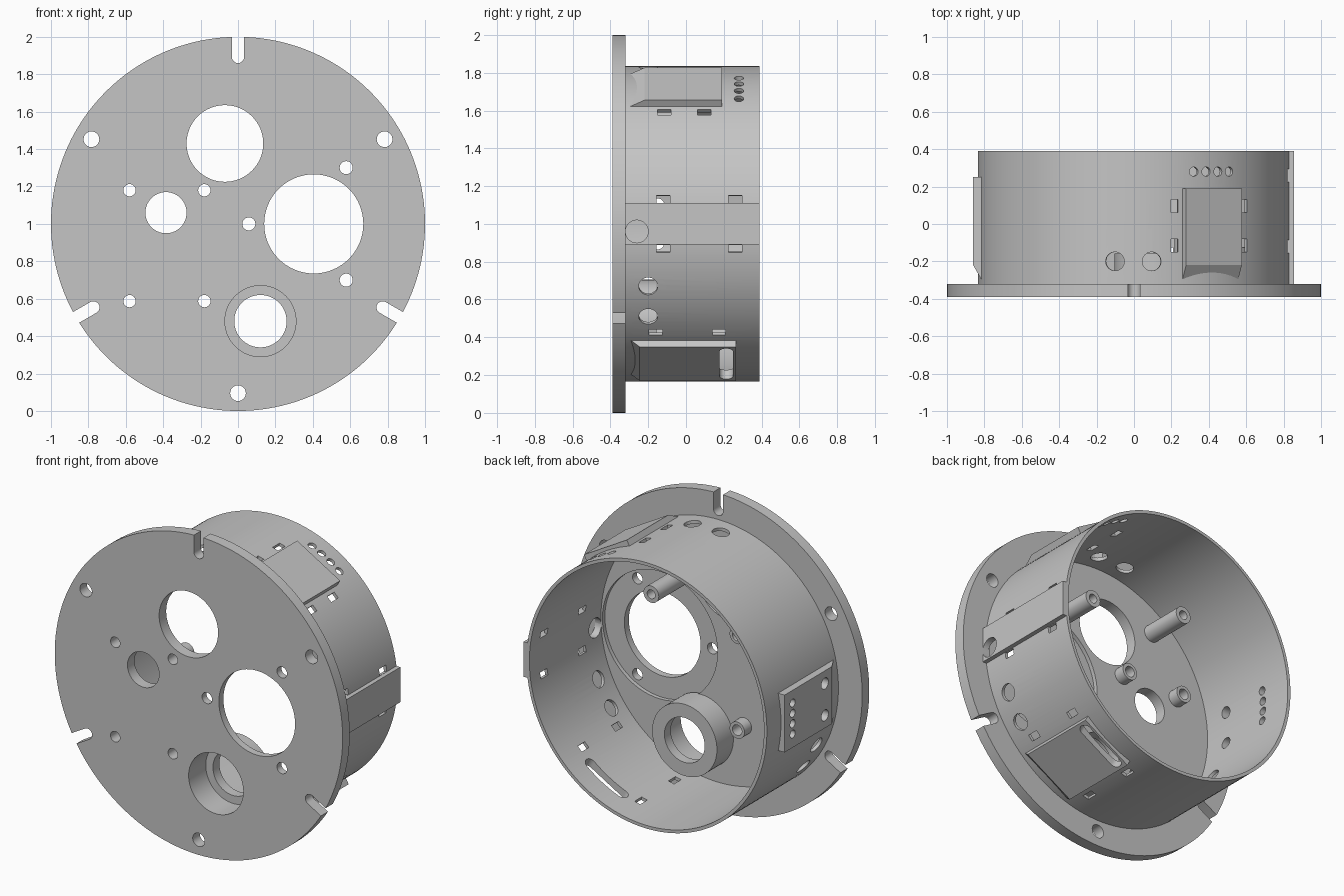
import bpy, bmesh
from math import cos, sin, pi, radians
from mathutils import Matrix, Vector

if "Cube" in bpy.data.objects:
    bpy.data.objects.remove(bpy.data.objects["Cube"], do_unlink=True)

grey = bpy.data.materials.new("plain grey")
grey.use_nodes = True
grey.diffuse_color = (0.56, 0.56, 0.56, 1)
grey.node_tree.nodes["Principled BSDF"].inputs["Base Color"].default_value = (0.56, 0.56, 0.56, 1)

FRONT, BACK, RIM = -0.39, -0.32, 0.39
OUTER, INNER = 0.835, 0.815


# Frames: columns are the world directions of the local axes
def frame(x, y, z, origin):
    m = Matrix((x, y, z)).transposed().to_4x4()
    m.translation = origin
    return m


def axial(x=0, z=1):
    return frame((1, 0, 0), (0, 0, 1), (0, 1, 0), (x, 0, z))


def radial(deg, y=0, side=0):
    a = radians(deg)
    out, tan = Vector((cos(a), 0, sin(a))), Vector((-sin(a), 0, cos(a)))
    return frame((0, 1, 0), tan, out, Vector((0, y, 1)) + tan * side)


def tangential(deg):
    a = radians(deg)
    return frame((cos(a), 0, sin(a)), (0, 1, 0), (-sin(a), 0, cos(a)), (0, 0, 1))


# Profiles
def circle(r, n=32):
    return [(r * cos(2 * pi * i / n), r * sin(2 * pi * i / n)) for i in range(n)]


def rect(w, h):
    return [(-w / 2, -h / 2), (w / 2, -h / 2), (w / 2, h / 2), (-w / 2, h / 2)]


def capsule(y0, y1, r, n=12):
    arc = [(r * cos(pi * i / n), r * sin(pi * i / n)) for i in range(n + 1)]
    return [(x, y1 + y) for x, y in arc] + [(-x, y0 - y) for x, y in arc]


# Closed solid: both caps and the side quads, wound outwards
def prism(name, points, a, b, matrix):
    bm = bmesh.new()
    low = [bm.verts.new(matrix @ Vector((x, y, a))) for x, y in points]
    high = [bm.verts.new(matrix @ Vector((x, y, b))) for x, y in points]
    bm.faces.new(low[::-1])
    bm.faces.new(high)
    for i in range(len(points)):
        bm.faces.new((low[i - 1], low[i], high[i], high[i - 1]))
    bm.normal_update()
    if bm.calc_volume(signed=True) < 0:
        bmesh.ops.reverse_faces(bm, faces=bm.faces[:])
    mesh = bpy.data.meshes.new(name)
    bm.to_mesh(mesh)
    bm.free()
    mesh.materials.append(grey)
    obj = bpy.data.objects.new(name, mesh)
    bpy.context.collection.objects.link(obj)
    return obj


def combine(target, operation, points, a, b, matrix):
    tool = prism("tool", points, a, b, matrix)
    tool.hide_render = True
    mod = target.modifiers.new("combine", "BOOLEAN")
    mod.operation, mod.solver, mod.object = operation, "EXACT", tool
    bpy.context.view_layer.objects.active = target
    bpy.ops.object.modifier_apply(modifier=mod.name)
    bpy.data.objects.remove(tool, do_unlink=True)


def cut(target, points, a, b, matrix):
    combine(target, "DIFFERENCE", points, a, b, matrix)


# Front flange with instrument openings
flange = prism("flange", circle(1, 160), FRONT, BACK, axial())
parts = [flange]
cut(flange, circle(0.4, 64), BACK - 0.025, 0, axial(0.405, 1))
for x, z, r in ((-0.07, 1.43, 0.205), (0.405, 1, 0.265), (-0.385, 1.06, 0.11), (0.12, 0.48, 0.19)):
    cut(flange, circle(r, 64), -1, 1, axial(x, z))

# Screw holes around the large opening, rim holes and rim notches
for k in range(3):
    a = radians(60 + 120 * k)
    cut(flange, circle(0.035, 24), -1, 1, axial(0.405 + 0.347 * cos(a), 1 + 0.347 * sin(a)))
    a = radians(30 + 120 * k)
    cut(flange, circle(0.042, 24), -1, 1, axial(0.905 * cos(a), 1 + 0.905 * sin(a)))
    turn = Matrix.Rotation(radians(120 * k), 4, "Z")
    cut(flange, capsule(0.893, 1.2, 0.033), -1, 1, axial() @ turn)

# Short board standoffs with through holes
for x in (-0.58, -0.18):
    for z in (0.587, 1.18):
        cut(flange, circle(0.033, 24), -1, 1, axial(x, z))
        post = prism("short_standoff", circle(0.052, 32), BACK, -0.25, axial(x, z))
        cut(post, circle(0.033, 24), -1, 1, axial(x, z))
        parts.append(post)

# Tall blind standoffs
for x, z in ((0.27, 1.4), (-0.4, 1.54)):
    post = prism("tall_standoff", circle(0.053, 32), BACK - 0.025, -0.04, axial(x, z))
    cut(post, circle(0.028, 24), -0.25, 1, axial(x, z))
    parts.append(post)

# Stepped cup behind the lower opening
cup = prism("stepped_cup", circle(0.225, 64), BACK - 0.01, -0.157, axial(0.12, 0.48))
cut(cup, circle(0.19, 64), -1, -0.22, axial(0.12, 0.48))
cut(cup, circle(0.14, 64), -1, 1, axial(0.12, 0.48))
parts.append(cup)

# Housing wall with flat outer pads: angle, half width, face, ramp foot, ramp top, back end
wall = prism("housing_wall", circle(OUTER, 160), BACK, RIM, axial())
for deg, half, face, foot, ramp, end in (
    (60, 0.172, 0.855, -0.295, -0.22, 0.19),
    (0, 0.11, 0.855, BACK, BACK, RIM),
    (-60, 0.18, 0.855, -0.29, -0.245, 0.265),
    (180, 0.18, 0.86, -0.295, -0.22, 0.25),
):
    profile = [(0.75, foot), (0.817, foot), (face, ramp), (face, end), (0.75, end)]
    if foot == ramp:
        profile.pop(1)
    combine(wall, "UNION", profile, -half, half, tangential(deg))
cut(wall, circle(INNER, 160), -1, 1, axial())

# Strap windows beside the pads
for deg, spread, ys in ((60, 15, (-0.115, 0.097)), (0, 9, (-0.12, 0.26)), (-60, 16.5, (-0.16, 0.175))):
    for side in (-spread, spread):
        for y in ys:
            cut(wall, rect(0.07, 0.04), 0.7, 1, radial(deg + side, y))

# Cable holes near the flange
for deg in (97, 83.5, -23.3, -36, 203.3, 216):
    cut(wall, circle(0.05, 32), 0.7, 1, radial(deg, -0.2))
cut(wall, circle(0.06, 32), 0.7, 1, radial(0, -0.26, -0.04))

# Pin holes, pad screw holes and the connector slot
for k in range(4):
    cut(wall, circle(0.025, 20), 0.7, 1, radial(52.5 + 5 * k, 0.28))
    cut(wall, circle(0.025, 20), 0.7, 1, radial(180, 0.17, -0.1 + 0.065 * k))
for side in (-0.1, 0.1):
    cut(wall, circle(0.035, 24), 0.7, 1, radial(180, -0.15, side))
cut(wall, capsule(-0.125, 0.125, 0.037), 0.7, 1, radial(-60, 0.213))
parts.append(wall)

# Smooth curved sides, keep edges crisp
bpy.ops.object.select_all(action="DESELECT")
for obj in parts:
    obj.select_set(True)
bpy.context.view_layer.objects.active = flange
bpy.ops.object.shade_smooth_by_angle(angle=radians(25))
